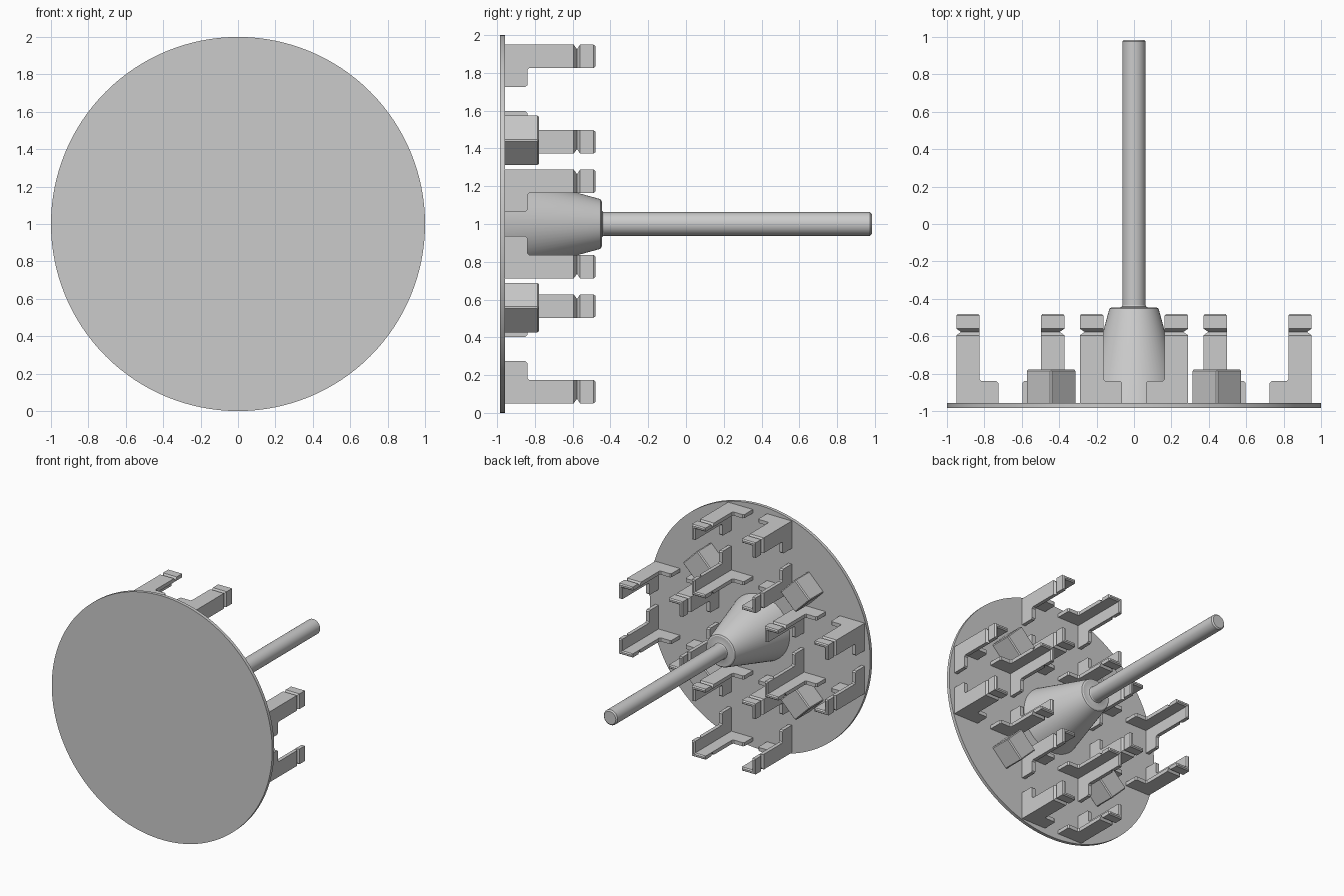
import bpy, bmesh, math
from mathutils import Matrix

cube = bpy.data.objects.get("Cube")
if cube:
    bpy.data.objects.remove(cube, do_unlink=True)

grey = bpy.data.materials.new("plain_grey")
grey.use_nodes = True
colour = (0.6, 0.6, 0.6, 1)
grey.diffuse_color = colour
grey.node_tree.nodes["Principled BSDF"].inputs["Base Color"].default_value = colour

CENTRE = 1.0          # height of the disc axis
BACK = -0.965         # where parts meet the disc


def finish(name, bm, smooth=False):
    bmesh.ops.recalc_face_normals(bm, faces=bm.faces)
    mesh = bpy.data.meshes.new(name)
    bm.to_mesh(mesh)
    bm.free()
    mesh.materials.append(grey)
    obj = bpy.data.objects.new(name, mesh)
    bpy.context.collection.objects.link(obj)
    if smooth:
        bpy.ops.object.select_all(action='DESELECT')
        obj.select_set(True)
        bpy.context.view_layer.objects.active = obj
        bpy.ops.object.shade_smooth_by_angle(angle=math.radians(30))
    return obj


def loft(bm, rings):
    """Skin a list of closed rings and cap both ends."""
    loops = [[bm.verts.new(p) for p in ring] for ring in rings]
    n = len(loops[0])
    for a, b in zip(loops, loops[1:]):
        for i in range(n):
            j = (i + 1) % n
            bm.faces.new((a[i], a[j], b[j], b[i]))
    bm.faces.new(loops[0])
    bm.faces.new(loops[-1])


def turned(name, profile, sides):
    """Round part along y from (radius, y) pairs."""
    bm = bmesh.new()
    angles = [2 * math.pi * i / sides for i in range(sides)]
    loft(bm, [[(r * math.cos(a), y, CENTRE + r * math.sin(a)) for a in angles]
              for r, y in profile])
    return finish(name, bm, smooth=True)


# Disc, tapered hub and rod
turned("disc", [(1.0, -0.985), (1.0, -0.958)], 128)
turned("hub", [(0.272, BACK), (0.134, -0.462), (0.13, -0.452), (0.12, -0.446),
               (0.075, -0.446), (0.066, -0.442), (0.0625, -0.434)], 64)
turned("rod", [(0.0625, -0.5), (0.0625, 0.975), (0.0525, 0.985)], 48)

# Corner clips: L-shaped section, wide foot, tall post with a V groove
HALF, THICK, FOOT, POST = 0.289, 0.03, 0.225, 0.125
LEVELS = [  # (y, leg length, outer inset, inner inset)
    (BACK, FOOT, 0, 0),
    (-0.85, FOOT, 0, 0),
    (-0.84, FOOT - 0.01, 0, 0),
    (-0.84, POST + 0.01, 0, 0),
    (-0.83, POST, 0, 0),
    (-0.595, POST, 0, 0),
    (-0.577, POST, 0.025, 0),
    (-0.56, POST, 0, 0),
    (-0.49, POST, 0, 0),
    (-0.48, POST - 0.008, 0.008, 0.008),
]


def clip(name, cx, cz, sx, sz):
    bm = bmesh.new()
    rings = []
    for y, leg, o, inner in LEVELS:
        t = THICK - inner
        section = [(o, o), (leg, o), (leg, t), (t, t), (t, leg), (o, leg)]
        rings.append([(cx + sx * (HALF - u), y, CENTRE + cz + sz * (HALF - v))
                      for u, v in section])
    loft(bm, rings)
    finish(name, bm)


REACH = 0.661
sockets = {"left": (REACH, 0), "right": (-REACH, 0),
           "top": (0, REACH), "bottom": (0, -REACH)}
for place, (cx, cz) in sockets.items():
    for sx in (-1, 1):
        for sz in (-1, 1):
            side = "left" if sx > 0 else "right"
            level = "upper" if sz > 0 else "lower"
            clip(f"{place}_socket_{level}_{side}_clip", cx, cz, sx, sz)

# Diagonal spacer blocks between the sockets
for sx in (-1, 1):
    for sz in (-1, 1):
        bm = bmesh.new()
        bmesh.ops.create_cube(bm, size=1, matrix=(
            Matrix.Translation((sx * 0.443, -0.872, CENTRE + sz * 0.443))
            @ Matrix.Rotation(math.radians(45), 4, 'Y')
            @ Matrix.Diagonal((0.192, 0.186, 0.192, 1))))
        side = "left" if sx > 0 else "right"
        level = "upper" if sz > 0 else "lower"
        block = finish(f"{level}_{side}_block", bm)
        bevel = block.modifiers.new("soft_edges", 'BEVEL')
        bevel.width = 0.008
        bevel.segments = 1
